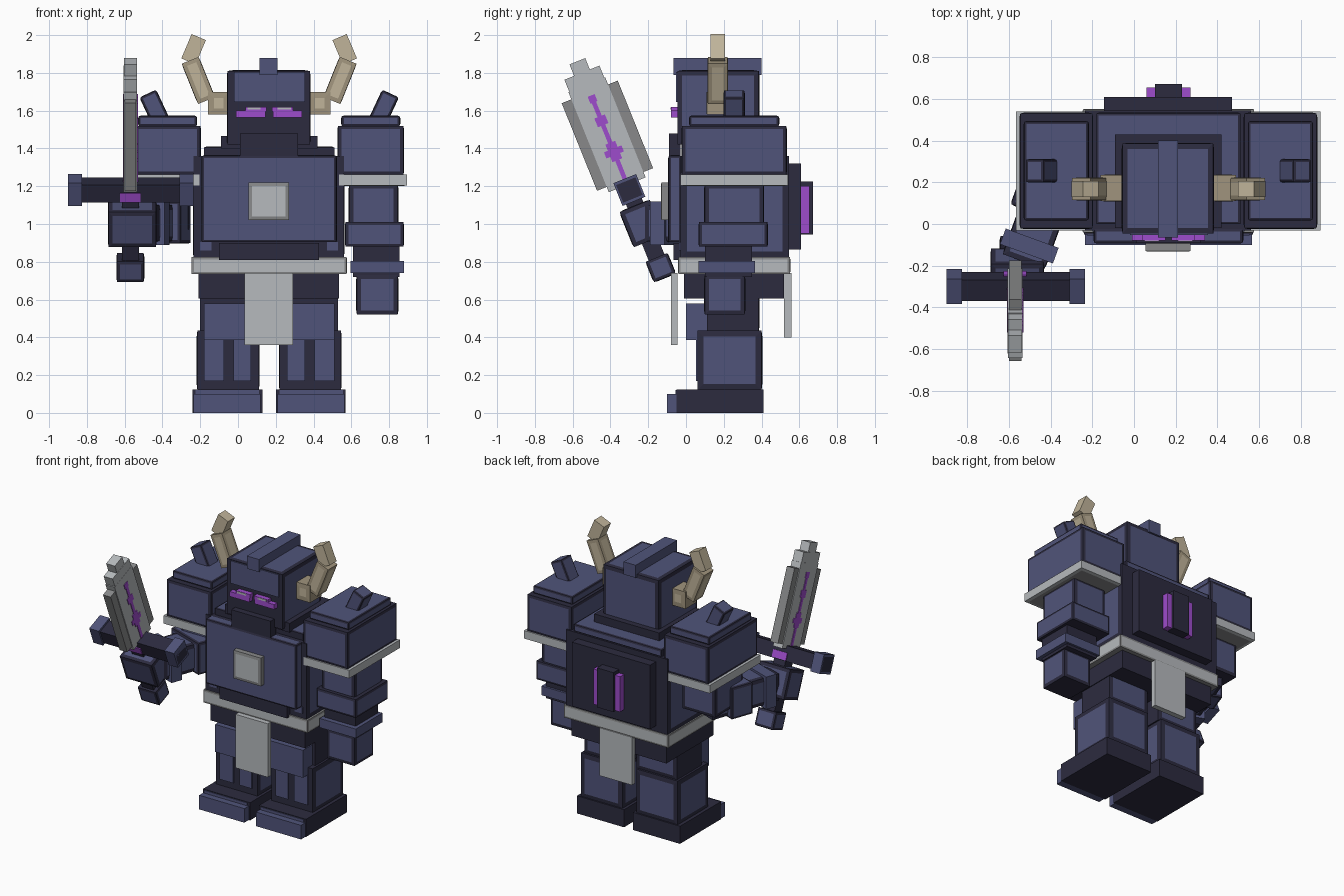
import bpy, bmesh, math
from mathutils import Matrix, Vector

if "Cube" in bpy.data.objects:
    bpy.data.objects.remove(bpy.data.objects["Cube"], do_unlink=True)


def material(name, rgb):
    lin = [((c / 255 + 0.055) / 1.055) ** 2.4 for c in rgb] + [1.0]
    m = bpy.data.materials.new(name)
    m.use_nodes = True
    m.diffuse_color = lin
    m.node_tree.nodes["Principled BSDF"].inputs["Base Color"].default_value = lin
    return m


BLUE = material("slate blue", (80, 84, 122))
DARK = material("dark navy", (44, 43, 63))
LIGHT = material("light grey", (182, 186, 189))
GREY = material("mid grey", (136, 137, 138))
PURPLE = material("purple", (158, 76, 204))
HORN = material("horn tan", (160, 148, 125))
PALE = material("pale horn", (192, 180, 154))

DIRS = {"l": (1, 0, 0), "r": (-1, 0, 0), "f": (0, -1, 0),
        "b": (0, 1, 0), "t": (0, 0, 1), "d": (0, 0, -1)}
CX = 0.165  # body mirror plane
ALL = "lrfbt"


def box(name, x, y, z, mat, panel=None, dirs="", margin=0.03, depth=0.004, matrix=None):
    """Box from ranges; faces in dirs get an inset panel in a second colour."""
    size = Vector((x[1] - x[0], y[1] - y[0], z[1] - z[0]))
    mid = Vector((sum(x) / 2, sum(y) / 2, sum(z) / 2))
    bm = bmesh.new()
    bmesh.ops.create_cube(bm, size=1)
    bmesh.ops.scale(bm, vec=size, verts=bm.verts)
    bmesh.ops.translate(bm, vec=mid, verts=bm.verts)
    bm.normal_update()
    picked = [f for f in bm.faces if any(f.normal.dot(Vector(DIRS[d])) > 0.9 for d in dirs)]
    if picked:
        bmesh.ops.inset_individual(bm, faces=picked, thickness=margin, depth=depth)
        for f in picked:
            f.material_index = 1
    if matrix:
        bmesh.ops.transform(bm, matrix=matrix, verts=bm.verts)
    me = bpy.data.meshes.new(name)
    bm.to_mesh(me)
    bm.free()
    me.materials.append(mat)
    if panel:
        me.materials.append(panel)
    ob = bpy.data.objects.new(name, me)
    bpy.context.collection.objects.link(ob)
    return ob


def side_box(s, name, x, *args, **kw):
    """Box on the left (s=1) or mirrored to the right (s=-1)."""
    if s < 0:
        x = (2 * CX - x[1], 2 * CX - x[0])
    return box(("left_" if s > 0 else "right_") + name, x, *args, **kw)


def pose(s, x, y, z, angle):
    """Placement on one side, tilted outward by angle degrees."""
    return Matrix.Translation((CX + s * (x - CX), y, z)) @ Matrix.Rotation(s * math.radians(angle), 4, "Y")


def centred(name, sx, sy, sz, mat, matrix, **kw):
    return box(name, (-sx / 2, sx / 2), (-sy / 2, sy / 2), (-sz / 2, sz / 2), mat, matrix=matrix, **kw)


# Legs, shoulders and horns
for s in (1, -1):
    tag = "left_" if s > 0 else "right_"
    side_box(s, "foot", (0.20, 0.57), (-0.05, 0.41), (0, 0.125), DARK)
    side_box(s, "toe", (0.21, 0.565), (-0.10, -0.05), (0, 0.10), BLUE)
    side_box(s, "toe_top", (0.22, 0.555), (-0.055, -0.04), (0.09, 0.12), BLUE)
    side_box(s, "shin", (0.22, 0.545), (0.06, 0.40), (0.12, 0.435), DARK, BLUE, "lrb", 0.045)
    for i, x in enumerate(((0.26, 0.355), (0.405, 0.51))):
        side_box(s, "shin_stripe_%d" % (i + 1), x, (0.052, 0.062), (0.17, 0.41), BLUE)
    side_box(s, "thigh", (0.21, 0.53), (0.11, 0.385), (0.43, 0.66), DARK, BLUE, "b", 0.04)
    side_box(s, "knee_plate", (0.205, 0.51), (0.0, 0.12), (0.385, 0.58), BLUE)
    side_box(s, "shoulder", (0.53, 0.875), (-0.02, 0.53), (1.26, 1.52), DARK, BLUE, "lrfb", 0.025)
    side_box(s, "shoulder_cap", (0.55, 0.855), (0.02, 0.49), (1.52, 1.57), DARK, BLUE, ALL, 0.014)
    side_box(s, "shoulder_band", (0.535, 0.895), (-0.03, 0.54), (1.205, 1.262), LIGHT, GREY, "d", 0.03)
    centred(tag + "shoulder_stud", 0.09, 0.105, 0.17, DARK, pose(s, 0.77, 0.255, 1.61, 25),
            panel=BLUE, dirs=ALL, margin=0.014)
    side_box(s, "horn_base", (0.375, 0.49), (0.11, 0.235), (1.58, 1.70), HORN, PALE, "fb", 0.045, 0.002)
    centred(tag + "horn_middle", 0.095, 0.105, 0.23, HORN, pose(s, 0.54, 0.168, 1.76, 22),
            panel=PALE, dirs="lrfb", margin=0.03, depth=0.002)
    centred(tag + "horn_tip", 0.082, 0.078, 0.14, PALE, pose(s, 0.565, 0.168, 1.925, -23))

# Hips, belt and hanging cloths
box("hips", (-0.21, 0.535), (-0.01, 0.52), (0.605, 0.74), DARK)
box("belt", (-0.245, 0.575), (-0.04, 0.55), (0.735, 0.825), GREY, LIGHT, "lrfb", 0.017, 0.002)
box("front_cloth", (0.035, 0.29), (-0.08, -0.045), (0.36, 0.74), LIGHT)
box("back_cloth", (0.035, 0.29), (0.52, 0.558), (0.40, 0.74), LIGHT)

# Torso
box("torso", (-0.235, 0.56), (-0.03, 0.545), (0.82, 1.36), DARK, BLUE, "lr", 0.05)
for s in (1, -1):
    side_box(s, "rib_patch", (0.47, 0.53), (-0.037, -0.02), (0.86, 0.905), BLUE)
box("belly_bar", (-0.10, 0.43), (-0.065, 0.0), (0.81, 0.90), DARK)
box("chest_plate", (-0.19, 0.52), (-0.09, -0.025), (0.905, 1.36), DARK, BLUE, "flrt", 0.016)
box("chest_emblem", (0.055, 0.27), (-0.13, -0.085), (1.02, 1.22), GREY, LIGHT, "f", 0.028, 0.003)
box("collar", (-0.18, 0.51), (0.0, 0.53), (1.355, 1.405), DARK, BLUE, "tb", 0.015)
box("neck", (-0.09, 0.42), (-0.02, 0.43), (1.40, 1.465), DARK)

# Back pack
box("back_plate", (-0.145, 0.47), (0.54, 0.61), (0.865, 1.32), DARK)
box("back_core", (0.10, 0.23), (0.60, 0.672), (0.945, 1.225), DARK)
for s in (1, -1):
    side_box(s, "back_light", (0.225, 0.27), (0.60, 0.655), (0.95, 1.20), PURPLE)

# Head
box("head", (-0.055, 0.38), (-0.045, 0.385), (1.42, 1.81), DARK, BLUE, "lrbt", 0.035)
box("forehead", (-0.02, 0.355), (-0.053, -0.04), (1.645, 1.805), BLUE)
box("crest", (0.115, 0.21), (-0.065, 0.40), (1.79, 1.88), BLUE)
box("jaw", (0.01, 0.318), (-0.09, -0.03), (1.36, 1.48), DARK)
for s in (1, -1):
    side_box(s, "eye", (0.185, 0.34), (-0.08, -0.04), (1.565, 1.60), PURPLE)
    side_box(s, "eye_corner", (0.18, 0.29), (-0.08, -0.04), (1.595, 1.62), PURPLE)
    side_box(s, "eye_glint", (0.21, 0.28), (-0.083, -0.04), (1.605, 1.618), LIGHT)

# Left arm, hanging
box("left_upper_arm", (0.59, 0.845), (0.10, 0.41), (0.99, 1.21), DARK, BLUE, "lrfb", 0.03)
box("left_elbow_guard", (0.57, 0.875), (0.07, 0.43), (0.88, 1.01), DARK, BLUE, "lrfb", 0.02)
box("left_forearm", (0.61, 0.855), (0.10, 0.35), (0.72, 0.89), DARK)
box("left_wrist_band", (0.595, 0.88), (0.065, 0.365), (0.74, 0.805), BLUE)
box("left_hand", (0.63, 0.845), (0.10, 0.31), (0.52, 0.73), DARK, BLUE, "lrfb", 0.03)

# Right arm, bent forward
side_box(-1, "upper_arm", (0.59, 0.845), (0.10, 0.41), (0.97, 1.21), DARK, BLUE, "lrfb", 0.03)
arm = Matrix.Translation((-0.42, 0.12, 1.01)) @ Matrix.Rotation(math.radians(-20), 4, "Z")
box("right_elbow_guard", (-0.15, 0.15), (-0.08, 0.08), (-0.11, 0.11), DARK, BLUE, "lrtfbd", 0.02, matrix=arm)
box("right_forearm", (-0.105, 0.105), (-0.32, 0.20), (-0.10, 0.09), DARK, BLUE, "lrtd", 0.035, matrix=arm)
box("right_wrist_band", (-0.135, 0.135), (-0.28, -0.20), (-0.12, 0.11), BLUE, matrix=arm)

# Sword and right hand share one tilted frame
sword = Matrix.Translation((-0.57, -0.30, 1.18)) @ Matrix.Rotation(math.radians(22), 4, "X")


def sword_box(name, x, y, z, mat, **kw):
    box(name, x, y, z, mat, matrix=sword, **kw)


sword_box("right_hand", (-0.115, 0.135), (-0.09, 0.08), (-0.29, -0.09), DARK, panel=BLUE, dirs="lrfbt", margin=0.03)
sword_box("sword_grip", (-0.045, 0.045), (-0.045, 0.045), (-0.40, 0.0), DARK)
sword_box("sword_pommel", (-0.07, 0.07), (-0.06, 0.06), (-0.50, -0.385), DARK, panel=BLUE, dirs="lrfbd", margin=0.02)
sword_box("sword_guard", (-0.33, 0.335), (-0.055, 0.055), (-0.05, 0.05), DARK)
for i, x in enumerate(((-0.33, -0.255), (0.26, 0.335))):
    sword_box("guard_end_%d" % (i + 1), x, (-0.065, 0.065), (-0.065, 0.065), BLUE)
sword_box("guard_gem", (-0.055, 0.055), (-0.062, 0.062), (-0.045, 0.005), PURPLE)
sword_box("blade", (-0.03, 0.03), (-0.16, 0.16), (0.06, 0.56), GREY)
sword_box("blade_core", (-0.036, 0.036), (-0.105, 0.105), (0.03, 0.60), LIGHT)
sword_box("blade_step", (-0.035, 0.035), (-0.10, 0.10), (0.56, 0.67), LIGHT)
sword_box("blade_tip", (-0.034, 0.034), (-0.045, 0.045), (0.66, 0.735), LIGHT)
# Purple rune inlay with bumps
for i, (w, a, b) in enumerate(((0.012, 0.04, 0.53), (0.02, 0.50, 0.54), (0.03, 0.37, 0.42),
                               (0.05, 0.20, 0.235), (0.028, 0.17, 0.27))):
    sword_box("blade_inlay_%d" % (i + 1), (-0.04, 0.04), (-w, w), (a, b), PURPLE)
